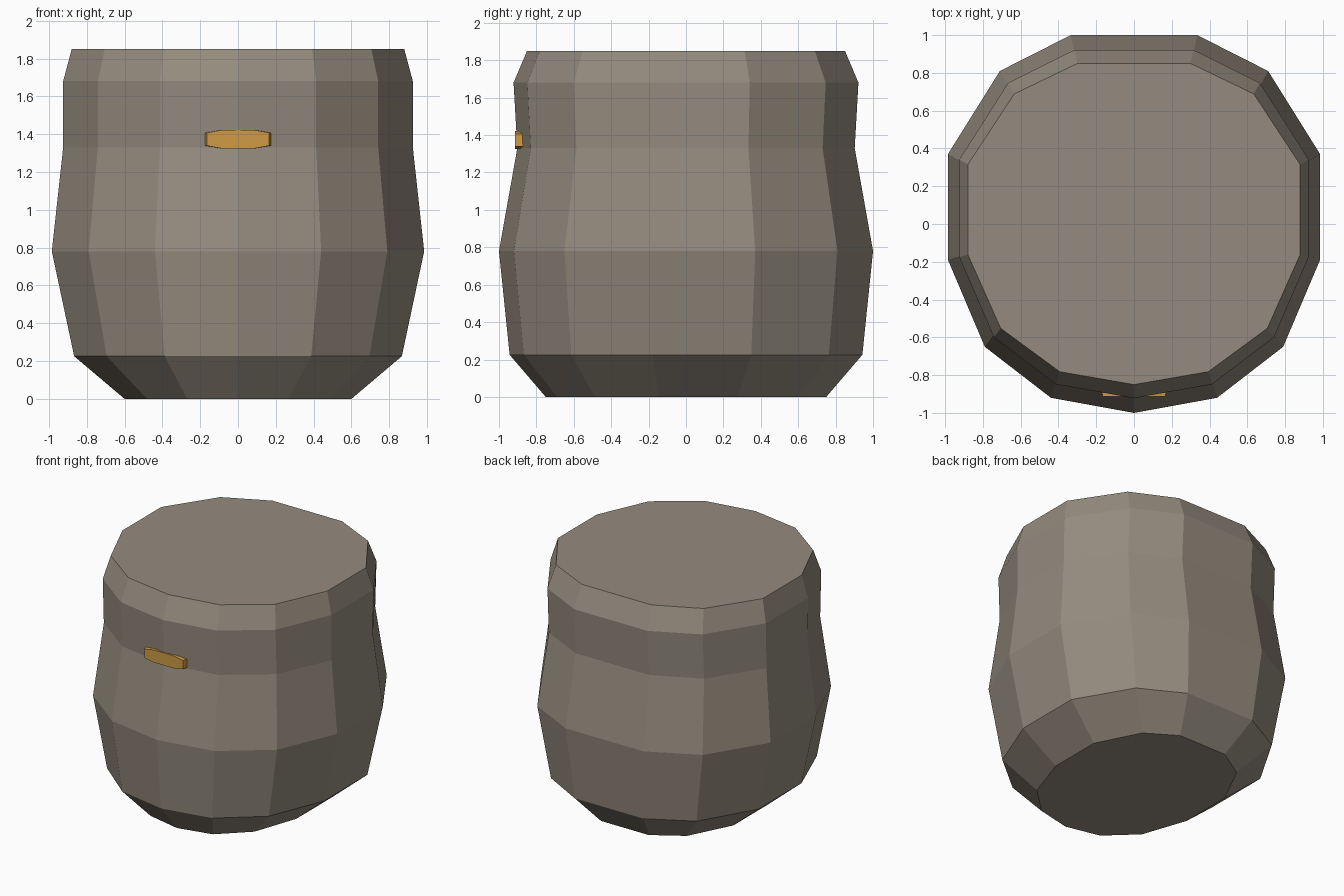
import bpy, bmesh

if "Cube" in bpy.data.objects:
    bpy.data.objects.remove(bpy.data.objects["Cube"], do_unlink=True)


def material(name, rgb):
    m = bpy.data.materials.new(name)
    m.use_nodes = True
    colour = (*rgb, 1)
    m.diffuse_color = colour
    bsdf = next(n for n in m.node_tree.nodes if n.type == 'BSDF_PRINCIPLED')
    bsdf.inputs["Base Color"].default_value = colour
    return m


def loft(name, rings, mat):
    """Skin a stack of equal-length rings and cap both ends."""
    bm = bmesh.new()
    loops = [[bm.verts.new(p) for p in ring] for ring in rings]
    n = len(loops[0])
    for a, b in zip(loops, loops[1:]):
        for i in range(n):
            j = (i + 1) % n
            bm.faces.new((a[i], a[j], b[j], b[i]))
    bm.faces.new(loops[0])
    bm.faces.new(loops[-1])
    bmesh.ops.recalc_face_normals(bm, faces=bm.faces)
    mesh = bpy.data.meshes.new(name)
    bm.to_mesh(mesh)
    bm.free()
    mesh.materials.append(mat)
    ob = bpy.data.objects.new(name, mesh)
    bpy.context.collection.objects.link(ob)
    return ob


stone = material("warm grey", (0.30, 0.26, 0.21))
gold = material("amber", (0.62, 0.33, 0.06))

# Barrel body: a thirteen-sided outline scaled at each height
half = [(0.44, -0.92), (0.79, -0.65), (0.985, -0.19),
        (0.985, 0.37), (0.71, 0.81), (0.335, 1.0)]
outline = [(0, -1)] + half + [(-x, y) for x, y in reversed(half)]
levels = [(0, 0.61, 0.75), (0.225, 0.88, 0.943), (0.78, 1, 1),
          (1.33, 0.939, 0.902), (1.68, 0.939, 0.922), (1.85, 0.893, 0.85)]
loft("barrel_body",
     [[(x * sx, y * sy, z) for x, y in outline] for z, sx, sy in levels], stone)

# Front badge: a flat stretched octagon set into the body
octagon = [(0.09, 0.048), (0.165, 0.034), (0.165, -0.034), (0.09, -0.048)]
octagon += [(-x, z) for x, z in reversed(octagon)]
loft("front_badge",
     [[(x * s, y, 1.373 + z) for x, z in octagon]
      for y, s in ((-0.913, 1), (-0.87, 1.06))], gold)
